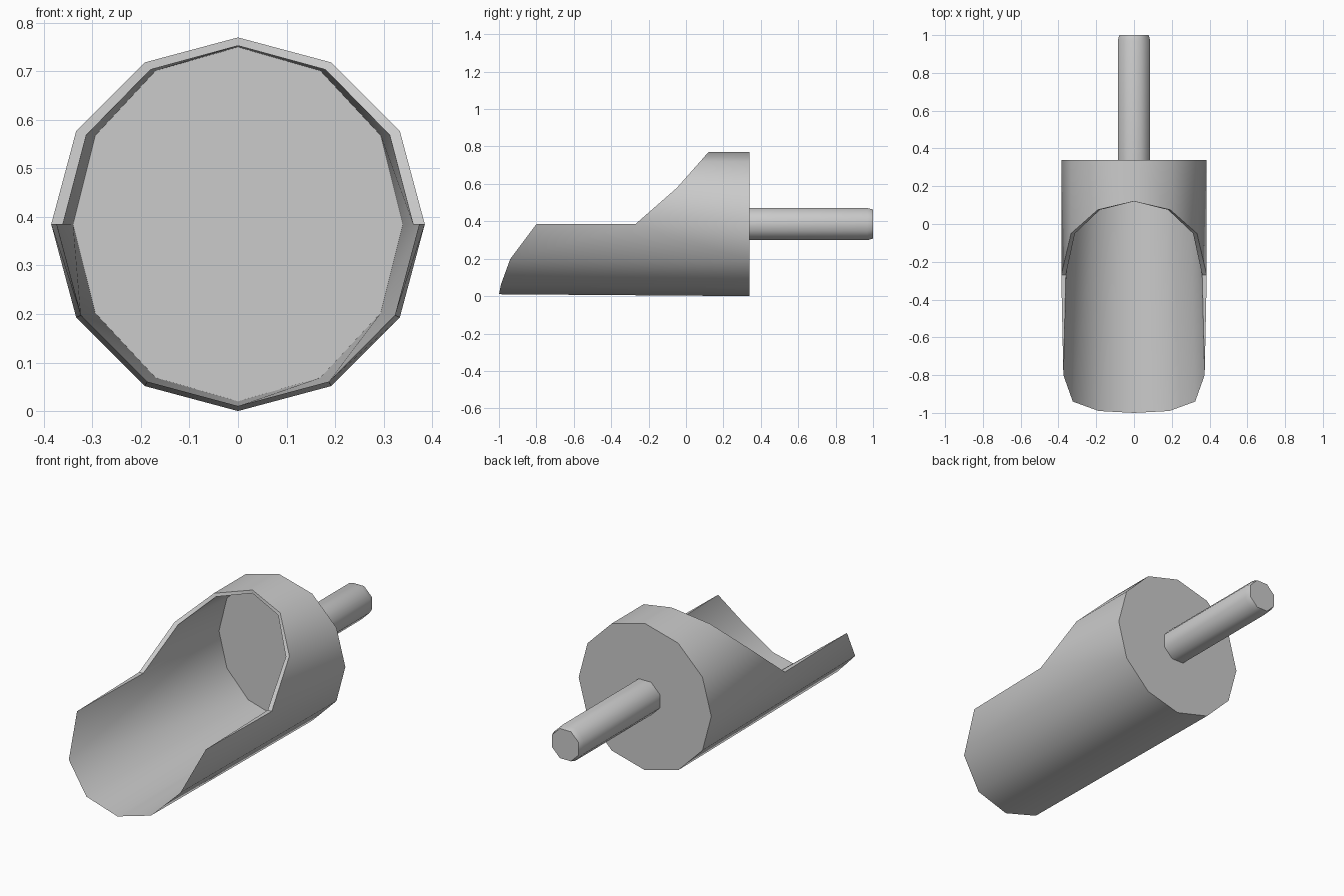
import bpy, bmesh, math
from mathutils import Vector

cube = bpy.data.objects.get("Cube")
if cube:
    bpy.data.objects.remove(cube)

AXIS_Z = 0.385
BACK = 0.34

metal = bpy.data.materials.new("plain grey")
metal.use_nodes = True
GREY = (0.6, 0.6, 0.6, 1)
metal.diffuse_color = GREY
metal.node_tree.nodes["Principled BSDF"].inputs["Base Color"].default_value = GREY


def finish(bm, name, angle):
    bmesh.ops.recalc_face_normals(bm, faces=bm.faces)
    mesh = bpy.data.meshes.new(name)
    bm.to_mesh(mesh)
    bm.free()
    mesh.materials.append(metal)
    obj = bpy.data.objects.new(name, mesh)
    bpy.context.collection.objects.link(obj)
    bpy.ops.object.select_all(action='DESELECT')
    obj.select_set(True)
    bpy.context.view_layer.objects.active = obj
    bpy.ops.object.shade_smooth_by_angle(angle=math.radians(angle))
    return obj


def ring_point(bm, angle, rx, rz, y):
    return bm.verts.new((rx * math.sin(angle), y, AXIS_Z + rz * math.cos(angle)))


# Scoop: twelve-sided tube, open over the front, thinning to a knife edge
bm = bmesh.new()
SIDES = 12
upper_y = [0.12, 0.075, -0.05, -0.27]      # rim depth from the top to the side
lower_y = {3: -0.80, 4: -0.94, 5: -0.99, 6: -1.0}   # lip depth, side to bottom
back_out, back_in, rim_out, rim_in, lip = [], [], {}, {}, {}
for k in range(SIDES):
    a = math.tau * k / SIDES
    step = min(k, SIDES - k)
    back_out.append(ring_point(bm, a, 0.385, 0.385, BACK))
    back_in.append(ring_point(bm, a, 0.34, 0.365, BACK - 0.012))
    if step <= 3:
        rim_out[k] = ring_point(bm, a, 0.385, 0.385, upper_y[step])
        rim_in[k] = ring_point(bm, a, 0.361, 0.368, upper_y[step])
    if step >= 3:
        lip[k] = ring_point(bm, a, 0.374, 0.375, lower_y[step])

for k in range(SIDES):
    n = (k + 1) % SIDES
    for back, rim in ((back_out, rim_out), (back_in, rim_in)):
        if k in rim and n in rim:
            bm.faces.new((back[k], back[n], rim[n], rim[k]))
        else:
            bm.faces.new((back[k], back[n], lip[n], lip[k]) if k not in rim and n not in rim
                         else (back[k], back[n], lip[n], lip[k], rim[k]) if k in rim
                         else (back[k], back[n], rim[n], lip[n], lip[k]))
    if k in rim_out and n in rim_out:
        bm.faces.new((rim_out[k], rim_out[n], rim_in[n], rim_in[k]))
    if k in lip and k in rim_out:
        bm.faces.new((rim_out[k], rim_in[k], lip[k]))
bm.faces.new(back_out)
bm.faces.new(back_in)
finish(bm, "scoop", 40)

# Handle: eight-sided rod with a slightly chamfered end
bm = bmesh.new()
rings = []
for y, r in ((BACK, 0.093), (0.97, 0.093), (1.0, 0.084)):
    rings.append([ring_point(bm, math.tau * (k + 0.5) / 8, r, r, y) for k in range(8)])
for a, b in zip(rings, rings[1:]):
    for k in range(8):
        n = (k + 1) % 8
        bm.faces.new((a[k], a[n], b[n], b[k]))
bm.faces.new(rings[0])
bm.faces.new(rings[-1])
finish(bm, "handle", 50)
